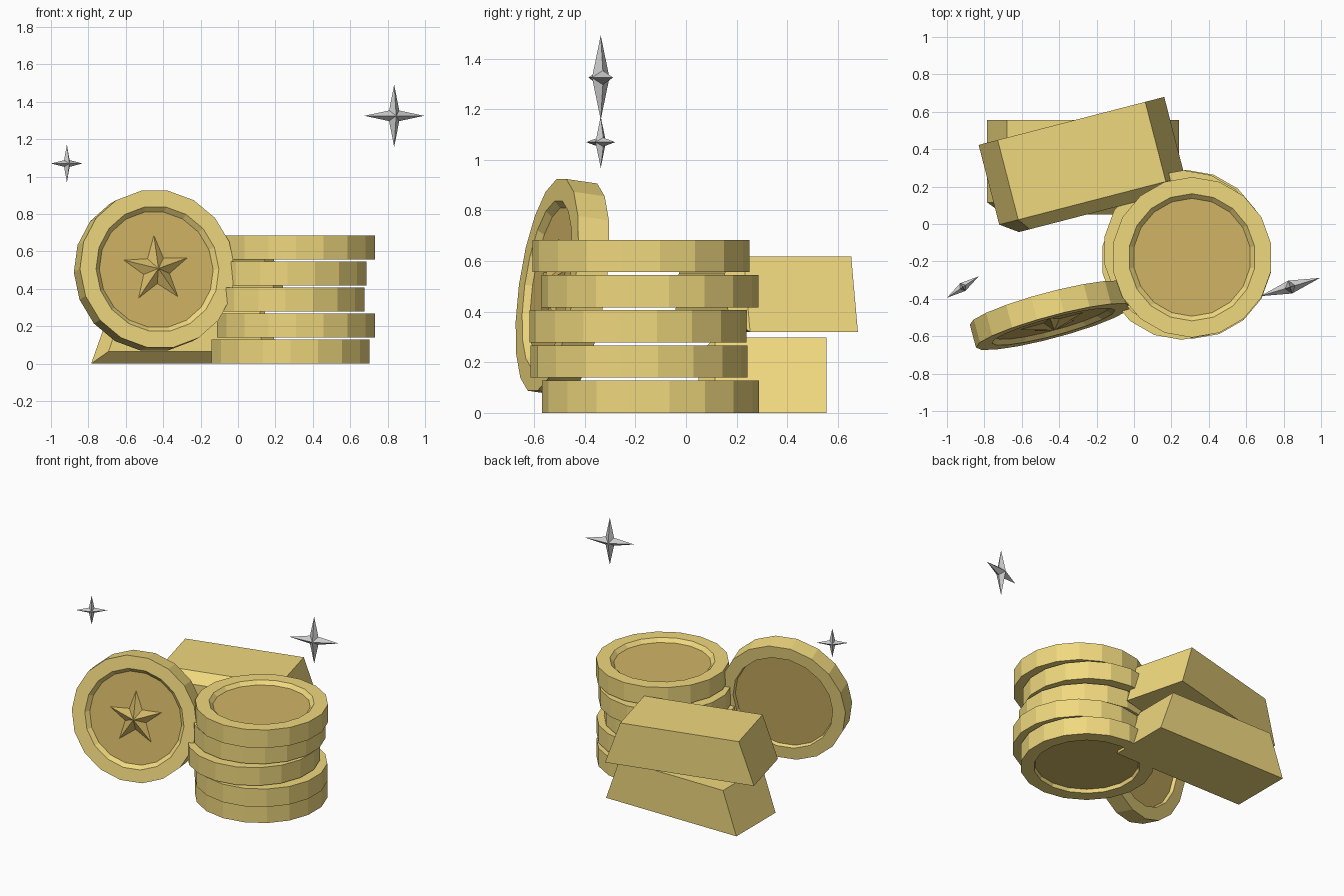
import bpy, bmesh
from math import sin, cos, pi, radians

if "Cube" in bpy.data.objects:
    bpy.data.objects.remove(bpy.data.objects["Cube"])


def material(name, rgb):
    m = bpy.data.materials.new(name)
    m.diffuse_color = (*rgb, 1)
    m.use_nodes = True
    m.node_tree.nodes["Principled BSDF"].inputs["Base Color"].default_value = m.diffuse_color
    return m


GOLD = material("gold", (0.87, 0.69, 0.21))
DARK = material("dark_gold", (0.64, 0.46, 0.13))


def finish(bm, name, loc, rot, mats):
    bmesh.ops.recalc_face_normals(bm, faces=bm.faces)
    me = bpy.data.meshes.new(name)
    bm.to_mesh(me)
    bm.free()
    for m in mats:
        me.materials.append(m)
    ob = bpy.data.objects.new(name, me)
    ob.location = loc
    ob.rotation_euler = [radians(a) for a in rot]
    bpy.context.collection.objects.link(ob)
    return ob


def bridge(bm, a, b, mat=0):
    n = len(a)
    for i in range(n):
        j = (i + 1) % n
        bm.faces.new((a[i], a[j], b[j], b[i])).material_index = mat


# Coin: 18-sided lathe with a recessed darker floor on both faces
T, SIDES = 0.128, 18


def coin(name, loc, rot):
    bm = bmesh.new()
    h = T / 2
    profile = [(0.02, -h + 0.025), (0.335, -h + 0.025), (0.342, -h), (0.429, -h),
               (0.429, h), (0.34, h), (0.315, h - 0.025)]
    rings = [[bm.verts.new((r * cos(2 * pi * i / SIDES), r * sin(2 * pi * i / SIDES), z))
              for i in range(SIDES)] for r, z in profile]
    for k in range(len(rings) - 1):
        bridge(bm, rings[k], rings[k + 1], 1 if k == 0 else 0)
    for ring in (rings[0], rings[-1]):
        bm.faces.new(ring).material_index = 1
    return finish(bm, name, loc, rot, (GOLD, DARK))


# Faceted star: outer and inner points joined to raised apexes
def star(name, points, outer, inner, front, back, loc, rot, mats):
    bm = bmesh.new()
    rim = []
    for i in range(points * 2):
        r = inner if i % 2 else outer
        a = pi / 2 + pi * i / points
        rim.append(bm.verts.new((r * cos(a), r * sin(a), 0)))
    for z in (front, back):
        apex = bm.verts.new((0, 0, z))
        for i in range(len(rim)):
            bm.faces.new((rim[i], rim[(i + 1) % len(rim)], apex))
    return finish(bm, name, loc, rot, mats)


# Ingot: trapezoid extruded towards -y, with a chamfered front cap
def ingot(name, loc, yaw):
    bm = bmesh.new()
    c = 0.065
    outline = [(-0.5125, 0), (0.5125, 0), (0.4075, 0.298), (-0.4075, 0.298)]
    inset = [(-0.42, c), (0.42, c), (0.361, 0.298 - c), (-0.361, 0.298 - c)]
    loops = [[bm.verts.new((x, y, z)) for x, z in pts]
             for pts, y in ((outline, 0), (outline, -0.44), (inset, -0.505))]
    bridge(bm, loops[0], loops[1])
    bridge(bm, loops[1], loops[2])
    bm.faces.new(loops[0])
    bm.faces.new(loops[2])
    return finish(bm, name, loc, (0, 0, yaw), (GOLD,))


# Stack of five loosely piled coins
stack = [(0.28, -0.14), (0.31, -0.185), (0.255, -0.19), (0.265, -0.142), (0.31, -0.178)]
for i, (x, y) in enumerate(stack):
    coin(f"stacked_coin_{i + 1}", (x, y, T / 2 + 0.139 * i), (0, 0, 10))

# Leaning coin with a raised star on its front
tilt = (82, 0, 15)
standing = coin("standing_coin", (-0.447, -0.488, 0.497), tilt)
emblem = star("coin_star", 5, 0.185, 0.075, 0.045, -0.005, (0, 0, T / 2 - 0.0245),
              (0, 0, 2), (DARK,))
emblem.parent = standing

# Two ingots, one askew on the other
ingot("lower_ingot", (-0.2725, 0.555, 0), 0)
ingot("upper_ingot", (-0.3345, 0.551, 0.32), 14.5)

# Four-pointed sparkles
star("large_sparkle", 4, 0.167, 0.04, 0.036, -0.036, (0.835, -0.337, 1.325), (90, 0, 17), ())
star("small_sparkle", 4, 0.102, 0.025, 0.025, -0.025, (-0.915, -0.337, 1.07), (90, 0, 34), ())
